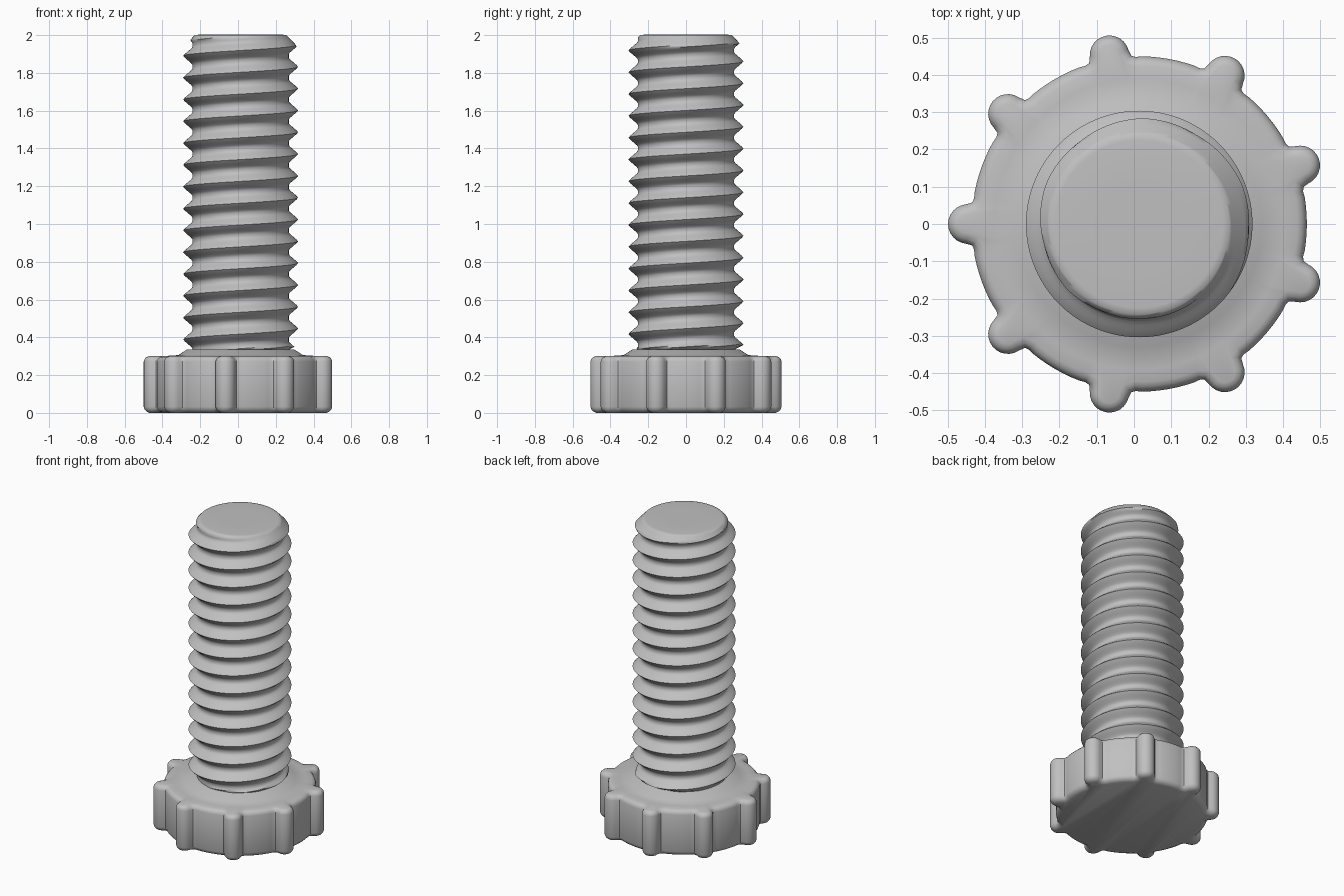
import bpy, bmesh, math

if "Cube" in bpy.data.objects:
    bpy.data.objects.remove(bpy.data.objects["Cube"])

CX = 0.014                      # bolt axis (nine knobs are asymmetric in x)
TAU = 2 * math.pi

mat = bpy.data.materials.new("plain grey")
mat.diffuse_color = (0.53, 0.53, 0.53, 1)
mat.use_nodes = True
mat.node_tree.nodes["Principled BSDF"].inputs["Base Color"].default_value = mat.diffuse_color


def finish(name, bm, angle):
    bmesh.ops.remove_doubles(bm, verts=bm.verts, dist=0.0002)
    bmesh.ops.recalc_face_normals(bm, faces=bm.faces)
    me = bpy.data.meshes.new(name)
    bm.to_mesh(me)
    bm.free()
    me.materials.append(mat)
    me.shade_smooth()
    me.set_sharp_from_angle(angle=math.radians(angle))
    ob = bpy.data.objects.new(name, me)
    ob.location.x = CX
    bpy.context.collection.objects.link(ob)
    return ob


def skin(bm, rows, closed):
    """Quads between successive rows of points."""
    vr = [[bm.verts.new(p) for p in row] for row in rows]
    n = len(vr[0])
    for a, b in zip(vr, vr[1:]):
        for i in range(n if closed else n - 1):
            k = (i + 1) % n
            bm.faces.new((a[i], a[k], b[k], b[i]))
    return vr


# --- Knobbed head: disc outline with nine round grips and small fillets
R, KC, KR = 0.45, 0.46, 0.053
outline = []
for k in range(9):
    base = math.radians(20 + 40 * k)
    local = []
    for d, r in ((-17, R), (-14, R), (-11, R), (-8.8, 0.4485), (-7.3, 0.452)):
        a = math.radians(d)
        local.append((r * math.cos(a), r * math.sin(a)))
    for s in range(13):
        a = math.radians(-84 + 14 * s)
        local.append((KC + KR * math.cos(a), KR * math.sin(a)))
    for d, r in ((7.3, 0.452), (8.8, 0.4485), (11, R), (14, R), (17, R), (20, R)):
        a = math.radians(d)
        local.append((r * math.cos(a), r * math.sin(a)))
    c, s = math.cos(base), math.sin(base)
    outline += [(x * c - y * s, x * s + y * c) for x, y in local]


def inset(pts, d):
    out = []
    n = len(pts)
    for i, (x, y) in enumerate(pts):
        (ax, ay), (bx, by) = pts[i - 1], pts[(i + 1) % n]
        tx, ty = bx - ax, by - ay
        m = math.hypot(tx, ty)
        out.append((x - ty / m * d, y + tx / m * d))
    return out


def ring(r, z):
    return [(r * x / math.hypot(x, y), r * y / math.hypot(x, y), z) for x, y in outline]


layers = [(0, 0.03), (0.008, 0.014), (0.018, 0.005), (0.032, 0),
          (0.272, 0), (0.285, 0.004), (0.295, 0.013), (0.3, 0.026)]
rows = [[(x, y, z) for x, y in inset(outline, d)] for z, d in layers]
# collar at the foot of the shank
rows += [ring(0.39, 0.302), ring(0.33, 0.306), ring(0.285, 0.335), ring(0.2, 0.335)]
bm = bmesh.new()
vr = skin(bm, rows, True)
bm.faces.new(vr[0])
bm.faces.new(vr[-1])
finish("knobbed_head", bm, 40)

# --- Threaded shank: helical profile grid, trimmed by the end chamfer
PITCH, N, M = 0.1155, 96, 12
ROOT, CREST, TOP, LOW = 0.255, 0.304, 2.0, 0.32


def thread_radius(s):
    d = abs((s + 0.5) % 1 - 0.5)          # distance from crest in pitches
    if d < 0.02:
        return CREST
    return max(ROOT, CREST - (d - 0.02) / 0.36 * (CREST - ROOT))


rows = []
for j in range(-16 * M, 3 * M + 1):
    row = []
    for i in range(N + 1):
        a = TAU * i / N
        z = 1.89 + PITCH * (j / M + (a - math.pi) / TAU)
        r = thread_radius(j / M)
        z = min(max(z, LOW), TOP)
        r = min(r, 0.243 + (TOP - z) * 0.95, ROOT + max(0, z - 0.335) * 2)
        if z == LOW:
            r = ROOT
        if z == TOP:
            r = 0.243
        row.append((r * math.cos(a), r * math.sin(a), z))
    rows.append(row)
# end cap
for r in (0.225, 0.12, 0.0):
    rows.append([(r * math.cos(TAU * i / N), r * math.sin(TAU * i / N), TOP + 0.002)
                 for i in range(N + 1)])
bm = bmesh.new()
skin(bm, rows, False)
finish("threaded_shank", bm, 55)
